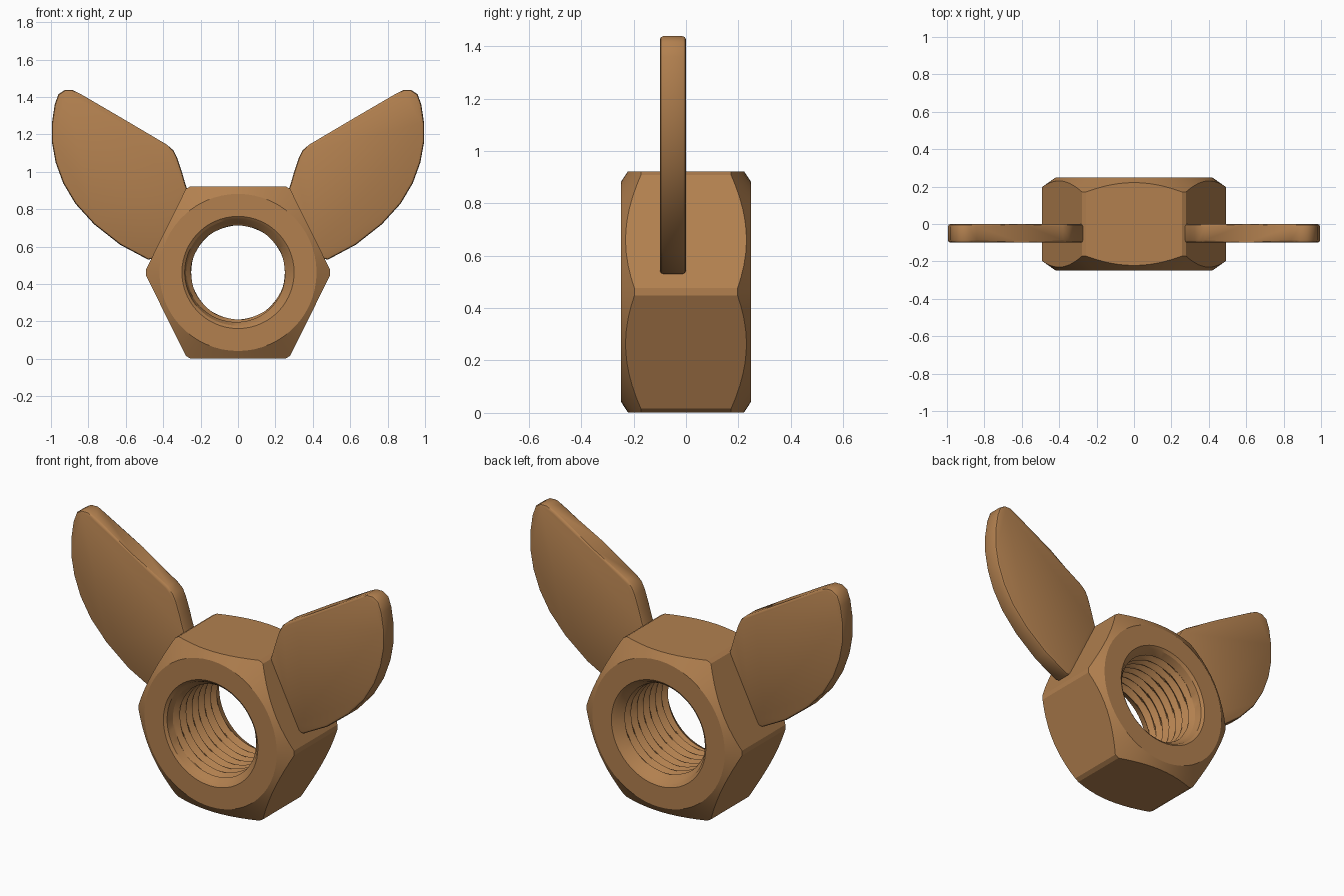
import bpy, bmesh, math

if "Cube" in bpy.data.objects:
    bpy.data.objects.remove(bpy.data.objects["Cube"])

bronze = bpy.data.materials.new("bronze")
bronze.diffuse_color = (0.445, 0.216, 0.078, 1)
bronze.use_nodes = True
bronze.node_tree.nodes["Principled BSDF"].inputs["Base Color"].default_value = bronze.diffuse_color

ZC = 0.462          # height of the bore axis
HALF = 0.248        # half thickness of the nut
BORE_END = 0.195    # where the thread meets the countersink


def finish(bm, name, angle):
    bmesh.ops.recalc_face_normals(bm, faces=bm.faces[:])
    me = bpy.data.meshes.new(name)
    bm.to_mesh(me)
    bm.free()
    ob = bpy.data.objects.new(name, me)
    bpy.context.collection.objects.link(ob)
    me.materials.append(bronze)
    bpy.ops.object.select_all(action='DESELECT')
    ob.select_set(True)
    bpy.context.view_layer.objects.active = ob
    bpy.ops.object.shade_smooth_by_angle(angle=math.radians(angle))
    return ob


# Hex outline, sampled along each side with slightly clipped corners
corners = [(0.5, 0), (0.272, 0.46), (-0.272, 0.46),
           (-0.5, 0), (-0.272, -0.46), (0.272, -0.46)]
STEPS = [0.03, 0.12, 0.22, 0.32, 0.41, 0.5, 0.59, 0.68, 0.78, 0.88, 0.97]
outline = []
for i, (x0, z0) in enumerate(corners):
    x1, z1 = corners[(i + 1) % 6]
    outline += [(x0 + (x1 - x0) * t, z0 + (z1 - z0) * t) for t in STEPS]


def nut_profile(r, a):
    """Closed (radius, y) section: chamfered outside, threaded bore."""
    edge = HALF - max(0, r - 0.425) * 0.75
    pts = [(0.30, -HALF), (0.42, -HALF), (r, -edge), (r, edge),
           (0.42, HALF), (0.30, HALF), (0.285, HALF - 0.012)]
    rings, pitch = 70, 0.056
    for k in range(rings + 1):
        y = BORE_END - 2 * BORE_END * k / rings
        phase = (y / pitch - a / math.tau) % 1
        pts.append((0.25 + 0.028 * abs(2 * phase - 1), y))
    pts.append((0.285, -HALF + 0.012))
    return pts


# Hex nut
bm = bmesh.new()
loops = []
for x, z in outline:
    r, a = math.hypot(x, z), math.atan2(z, x)
    loops.append([bm.verts.new((p * math.cos(a), y, ZC + p * math.sin(a)))
                  for p, y in nut_profile(r, a)])
for i, la in enumerate(loops):
    lb = loops[(i + 1) % len(loops)]
    for j in range(len(la)):
        k = (j + 1) % len(la)
        bm.faces.new((la[j], la[k], lb[k], lb[j]))
finish(bm, "hex_nut", 25)

# Wings: rounded plates rooted in the upper slanted sides
wing = [(0.25, 0.85), (0.28, 0.93), (0.30, 1.0), (0.325, 1.075), (0.345, 1.115),
        (0.38, 1.145), (0.60, 1.275), (0.84, 1.415), (0.885, 1.438), (0.925, 1.438),
        (0.96, 1.415), (0.98, 1.36), (0.995, 1.26), (0.995, 1.16), (0.975, 1.05),
        (0.935, 0.94), (0.87, 0.83), (0.77, 0.72), (0.63, 0.61), (0.48, 0.53),
        (0.40, 0.55)]
for side, name in ((1, "right_wing"), (-1, "left_wing")):
    bm = bmesh.new()
    face = bm.faces.new([bm.verts.new((side * x, -0.1, z)) for x, z in wing])
    ext = bmesh.ops.extrude_face_region(bm, geom=[face])
    for v in ext["geom"]:
        if isinstance(v, bmesh.types.BMVert):
            v.co.y = 0.0
    rims = [e for e in bm.edges if abs(e.verts[0].co.y - e.verts[1].co.y) < 1e-5]
    bmesh.ops.bevel(bm, geom=rims, offset=0.014, segments=2, profile=0.5,
                    affect='EDGES')
    finish(bm, name, 40)
